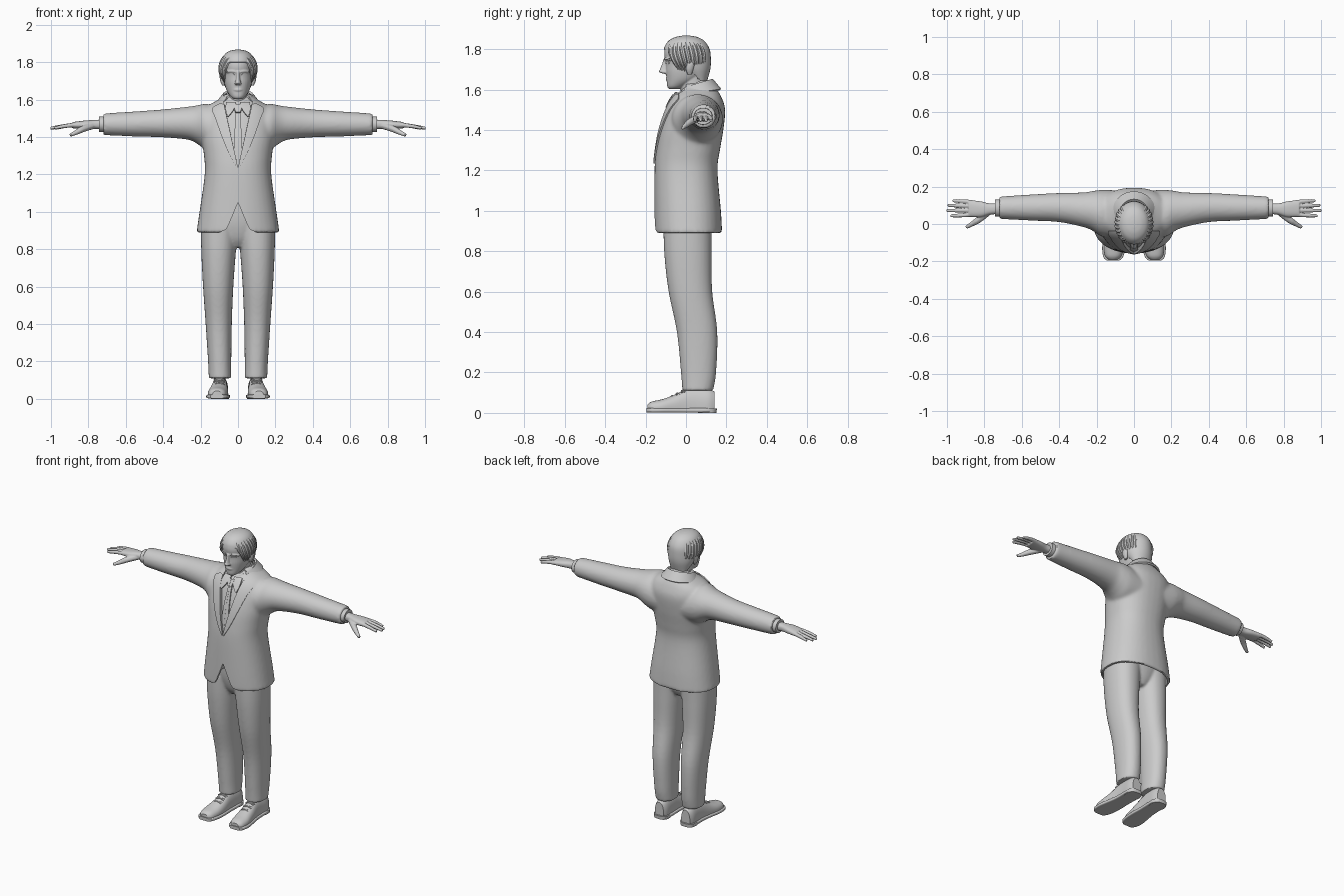
import bpy, bmesh, math
from mathutils import Vector
from mathutils.bvhtree import BVHTree

cube = bpy.data.objects.get("Cube")
if cube:
    bpy.data.objects.remove(cube, do_unlink=True)

grey = bpy.data.materials.new("plain grey")
grey.use_nodes = True
grey.diffuse_color = (0.6, 0.6, 0.6, 1)
grey.node_tree.nodes["Principled BSDF"].inputs["Base Color"].default_value = grey.diffuse_color


def add(name, verts, faces):
    mesh = bpy.data.meshes.new(name)
    mesh.from_pydata(verts, [], faces)
    bm = bmesh.new()
    bm.from_mesh(mesh)
    bmesh.ops.recalc_face_normals(bm, faces=bm.faces)
    bm.to_mesh(mesh)
    bm.free()
    obj = bpy.data.objects.new(name, mesh)
    bpy.context.collection.objects.link(obj)
    return obj


def bake(obj):
    dg = bpy.context.evaluated_depsgraph_get()
    mesh = bpy.data.meshes.new_from_object(obj.evaluated_get(dg))
    obj.modifiers.clear()
    obj.data = mesh
    return obj


def modify(obj, kind, **settings):
    mod = obj.modifiers.new(kind.title(), kind)
    for key, value in settings.items():
        setattr(mod, key, value)
    return bake(obj)


def mirror(obj):
    return modify(obj, "MIRROR", use_clip=False, use_mirror_merge=False)


def smooth_path(rows, steps):
    """Catmull-Rom interpolation of equal-length tuples."""
    rows = [Vector(r) for r in rows]
    out = []
    for i in range(len(rows) - 1):
        a, b, c, d = rows[max(i - 1, 0)], rows[i], rows[i + 1], rows[min(i + 2, len(rows) - 1)]
        for s in range(steps):
            t = s / steps
            out.append(b + (c - a) * (t / 2) + (a * 2 - b * 5 + c * 4 - d) * (t * t / 2)
                       + (b * 3 - a - c * 3 + d) * (t ** 3 / 2))
    return out + [rows[-1]]


def loft(name, rows, axis="z", power=2.0, n=36, steps=5, floor=None):
    """Rows are (position, centre u, centre v, radius u, radius v) along an axis."""
    place = {"z": lambda t, u, v: (u, v, t), "x": lambda t, u, v: (t, u, v),
             "y": lambda t, u, v: (u, t, v)}[axis]
    rings = smooth_path(rows, steps)
    bend = lambda c: math.copysign(abs(c) ** (2 / power), c)
    verts, faces = [], []
    for t, cu, cv, ru, rv in rings:
        for k in range(n):
            a = math.tau * k / n
            p = place(t, cu + ru * bend(math.cos(a)), cv + rv * bend(math.sin(a)))
            verts.append(p if floor is None else (p[0], p[1], max(p[2], floor)))
    for i in range(len(rings) - 1):
        for k in range(n):
            j = (k + 1) % n
            faces.append((i * n + k, i * n + j, i * n + n + j, i * n + n + k))
    faces += [tuple(range(n)), tuple(range(len(verts) - n, len(verts)))]
    return add(name, verts, faces)


def tube(name, points, radii):
    curve = bpy.data.curves.new(name, "CURVE")
    curve.dimensions = "3D"
    curve.bevel_depth, curve.bevel_resolution, curve.use_fill_caps = 1, 2, True
    spline = curve.splines.new("NURBS")
    spline.points.add(len(points) - 1)
    for sp, p, r in zip(spline.points, points, radii):
        sp.co, sp.radius = (*p, 1), r
    spline.use_endpoint_u, spline.order_u, spline.resolution_u = True, 3, 5
    temp = bpy.data.objects.new(name, curve)
    bpy.context.collection.objects.link(temp)
    mesh = bpy.data.meshes.new_from_object(temp.evaluated_get(bpy.context.evaluated_depsgraph_get()))
    bpy.data.objects.remove(temp)
    obj = bpy.data.objects.new(name, mesh)
    bpy.context.collection.objects.link(obj)
    return obj


def join(name, parts):
    bm = bmesh.new()
    for part in parts:
        bm.from_mesh(part.data)
        bpy.data.objects.remove(part)
    obj = add(name, [], [])
    bm.to_mesh(obj.data)
    bm.free()
    return obj


def fuse(name, parts, voxel, rounds):
    obj = modify(join(name, parts), "REMESH", mode="VOXEL", voxel_size=voxel)
    return modify(obj, "SMOOTH", factor=0.5, iterations=rounds)


def cut(obj, cutter):
    modify(obj, "BOOLEAN", operation="DIFFERENCE", solver="EXACT", object=cutter)
    bpy.data.objects.remove(cutter)


def prism(outline, back):
    n = len(outline)
    verts = [(x, y, z) for y in (-0.4, back) for x, z in outline]
    sides = [(i, (i + 1) % n, (i + 1) % n + n, i + n) for i in range(n)]
    return add("cutter", verts, sides + [tuple(range(n)), tuple(range(n, 2 * n))])


def sheet(name, grid, thick):
    w = len(grid[0])
    faces = [(i * w + k, i * w + k + 1, i * w + w + k + 1, i * w + w + k)
             for i in range(len(grid) - 1) for k in range(w - 1)]
    obj = add(name, [p for row in grid for p in row], faces)
    return modify(obj, "SOLIDIFY", thickness=thick, offset=0)


def plate(name, rows, target, lift, thick=0.008):
    """Strip of (z, x inner, x outer) rows laid on the front of a surface."""
    grid = []
    for z, x0, x1 in smooth_path(rows, 4):
        line = []
        for k in range(6):
            x = x0 + (x1 - x0) * k / 5
            hit = target.ray_cast(Vector((x, -1, z)), Vector((0, 1, 0)))[0]
            line.append((x, (hit.y if hit else 0) - lift, z))
        grid.append(line)
    return mirror(sheet(name, grid, thick))


def surface(obj):
    return BVHTree.FromObject(obj, bpy.context.evaluated_depsgraph_get())


def band(name, top, bottom, start, thick):
    """Open collar; rings are (rx, ry, centre y, front z, back z)."""
    grid = []
    for i in range(41):
        a = math.radians(start + (360 - 2 * start) * i / 40)
        grid.append([(rx * math.sin(a), cy - ry * math.cos(a), zf + (zb - zf) * (1 - math.cos(a)) / 2)
                     for rx, ry, cy, zf, zb in (top, bottom)])
    return sheet(name, grid, thick)


# Jacket: torso and sleeves fused, then opened at the chest and hem
torso = [(.89, 0, .012, .222, .167), (1, 0, .008, .206, .165), (1.2, 0, 0, .178, .156),
         (1.3, 0, .01, .182, .158), (1.4, 0, .027, .195, .158), (1.5, 0, .047, .195, .147),
         (1.56, 0, .055, .17, .122), (1.6, 0, .062, .105, .092), (1.63, 0, .06, .07, .07)]
sleeves = mirror(loft("sleeve", [
    (.08, .05, 1.44, .13, .12), (.17, .057, 1.455, .125, .122), (.22, .07, 1.467, .107, .102),
    (.27, .076, 1.474, .093, .088), (.4, .088, 1.473, .078, .075), (.55, .088, 1.47, .07, .067),
    (.72, .087, 1.468, .06, .058)], "x"))
jacket = fuse("jacket", [loft("torso", torso, power=2.3), sleeves], .009, 9)
front = surface(jacket)
cut(jacket, prism([(-.085, 1.7), (-.075, 1.57), (0, 1.235), (.075, 1.57), (.085, 1.7)], 0))
cut(jacket, loft("hollow", [(z, x, y, rx - .015, ry - .015) for z, x, y, rx, ry in
                            ((.8, *torso[0][1:]), torso[0], torso[1])], power=2.3))
cut(jacket, prism([(-.12, .8), (-.1, .89), (-.065, .905), (-.05, .93), (0, 1.05),
                   (.05, .93), (.065, .905), (.1, .89), (.12, .8)], 0))
plate("lapels", [(1.575, .072, .10), (1.55, .069, .137), (1.5, .058, .12), (1.4, .036, .085),
                 (1.3, .014, .043), (1.235, 0, .006)], front, .004)
band("jacket_collar", (.076, .08, .048, 1.60, 1.65), (.112, .108, .062, 1.565, 1.60), 48, .012)

# Shirt and tie
shirt = loft("shirt", [(z, x, y, rx * .9, ry * .9) for z, x, y, rx, ry in torso[2:]], power=2.3)
chest = surface(shirt)
band("shirt_collar", (.06, .066, .032, 1.585, 1.66), (.077, .084, .035, 1.555, 1.615), 10, .008)
plate("collar_points", [(1.585, .01, .062), (1.56, .016, .066), (1.535, .03, .064), (1.51, .05, .056)],
      front, .006)
plate("tie", [(1.545, 0, .017), (1.525, 0, .012), (1.4, 0, .02), (1.235, 0, .026)], chest, .007)
plate("tie_knot", [(1.57, 0, .02), (1.55, 0, .019), (1.53, 0, .013)], chest, .012, .02)
mirror(loft("shirt_cuffs", [(.7, .085, 1.468, .047, .043), (.744, .085, 1.468, .045, .041)], "x"))

# Hands
palm = loft("palm", [(.72, .083, 1.468, .03, .026), (.77, .08, 1.467, .03, .024),
                     (.82, .079, 1.466, .042, .022), (.885, .084, 1.463, .045, .017)], "x", 2.4)
digits = [tube("finger", [(.86, y, 1.465), (.92, y2, 1.463), (tip, y2, 1.447)], (.0125, .0115, .0085))
          for y, y2, tip in ((.052, .044, .98), (.073, .072, 1.003), (.094, .099, .996), (.115, .124, .968))]
thumb = tube("thumb", [(.77, .07, 1.462), (.83, .022, 1.445), (.862, .002, 1.425), (.897, -.018, 1.41)],
             (.018, .019, .014, .009))
mirror(fuse("hands", [palm, thumb] + digits, .0035, 4))

# Trousers: two legs and a seat
legs = mirror(loft("leg", [
    (.11, .096, .058, .06, .076), (.2, .098, .062, .062, .087), (.4, .103, .055, .07, .1),
    (.6, .106, .022, .081, .108), (.78, .104, .01, .092, .117), (.93, .1, .008, .099, .12)],
    power=2.2))
seat = loft("seat", [(.81, 0, .015, .05, .07), (.86, 0, .012, .13, .1), (.95, 0, .01, .19, .12),
                     (1.08, 0, .005, .165, .12)])
fuse("trousers", [legs, seat], .008, 6)

# Shoes
heights = [(-.19, .112, .02, .025, .022), (-.17, .111, .022, .044, .034), (-.12, .108, .025, .053, .042),
           (-.06, .102, .03, .05, .058), (0, .098, .035, .044, .082), (.05, .096, .035, .043, .09),
           (.11, .096, .035, .043, .085), (.142, .096, .035, .032, .07)]
mirror(loft("shoe_uppers", heights, "y", 2.3, floor=.018))
mirror(loft("shoe_soles", [(y - .005, x, .013, rx + .009, .011) for y, x, z, rx, rz in heights], "y", 5))
mirror(loft("heels", [(0, .096, .105, .048, .046), (.022, .096, .105, .05, .048)], power=2.6))
laces = [tube("lace", [(.1 - s * .027, y, z - .012), (.1, y - .006, z + .004), (.1 + s * .027, y + .014, z - .01)],
              (.0045,) * 3) for y, z in ((-.07, .087), (-.045, .1), (-.02, .113)) for s in (-1, 1)]
mirror(join("laces", laces))

# Head: skull, neck and features fused into one form
skull = loft("skull", [
    (1.603, 0, -.06, .022, .024), (1.617, 0, -.048, .04, .045), (1.65, 0, -.018, .061, .078),
    (1.69, 0, -.004, .073, .096), (1.73, 0, 0, .077, .1), (1.78, 0, .002, .081, .11),
    (1.82, 0, .003, .075, .1), (1.85, 0, .005, .05, .068), (1.862, 0, .005, .02, .03)], power=2.15)
neck = loft("neck", [(1.5, 0, .045, .06, .06), (1.6, 0, .035, .054, .062), (1.69, 0, .03, .054, .065)])
nose = loft("nose", [(1.679, 0, -.1, .014, .014), (1.688, 0, -.108, .018, .026), (1.70, 0, -.104, .013, .026),
                     (1.73, 0, -.1, .009, .018), (1.752, 0, -.1, .01, .012)], n=16)
lips = [tube("lip", [(-.027, -.086, 1.653), (0, -.106, z), (.027, -.086, 1.653)], (.003, r, .003))
        for z, r in ((1.659, .0065), (1.648, .008))]
brow = [tube("brow", [(s * .012, -.101, 1.748), (s * .035, -.1, 1.758), (s * .062, -.076, 1.746)],
             (.005, .008, .004)) for s in (-1, 1)]
head = fuse("head", [skull, neck, nose] + lips + brow, .0035, 4)
face = surface(head)
plate("eyelids", [(1.739, .026, .042), (1.734, .02, .047), (1.728, .022, .045)], face, .001, .005)
plate("eyebrows", [(1.757, .022, .052), (1.752, .014, .058), (1.748, .014, .03)], face, .002, .005)
mirror(loft("ears", [(1.675, .078, .018, .006, .01), (1.7, .083, .018, .012, .018),
                     (1.73, .086, .022, .012, .02), (1.742, .084, .022, .006, .01)], n=16))

# Hair: cap open at the face, with locks swept from a centre parting
cap = loft("hair", [(1.645, 0, .07, .058, .035), (1.7, 0, .042, .082, .078), (1.75, 0, .015, .092, .108),
                    (1.8, 0, .004, .091, .113), (1.84, 0, .002, .073, .09), (1.86, 0, .002, .045, .055),
                    (1.867, 0, .002, .015, .02)])
bm = bmesh.new()
bm.from_mesh(cap.data)
bald = []
for f in bm.faces:
    c = f.calc_center_median()
    if c.z < 1.648 or (c.z < 1.8 and c.y < -.1 + (1.8 - c.z) * 1.1):
        bald.append(f)
bmesh.ops.delete(bm, geom=bald, context="FACES")
bm.to_mesh(cap.data)
bm.free()
modify(cap, "SOLIDIFY", thickness=.012, offset=-1)
locks = []
for i in range(10):
    start, path = 8 + 14 * i, []
    low = -38 - 2 * i if i else -15
    for s in range(6):
        az = math.radians(start + (48 - 4.5 * i) * (s / 5))
        el = math.radians(80 + (low - 80) * s / 5)
        path.append((.092 * math.cos(el) * math.sin(az) + .003, .004 - .113 * math.cos(el) * math.cos(az),
                     1.76 + .101 * math.sin(el)))
    locks.append(tube("lock", path, (.007, .011, .013, .013, .010, .003)))
mirror(join("hair_locks", locks))

# Colour and shading
for obj in bpy.context.scene.objects:
    if obj.type == "MESH":
        obj.data.materials.clear()
        obj.data.materials.append(grey)
        obj.select_set(True)
        bpy.context.view_layer.objects.active = obj
bpy.ops.object.shade_smooth_by_angle(angle=math.radians(40))
